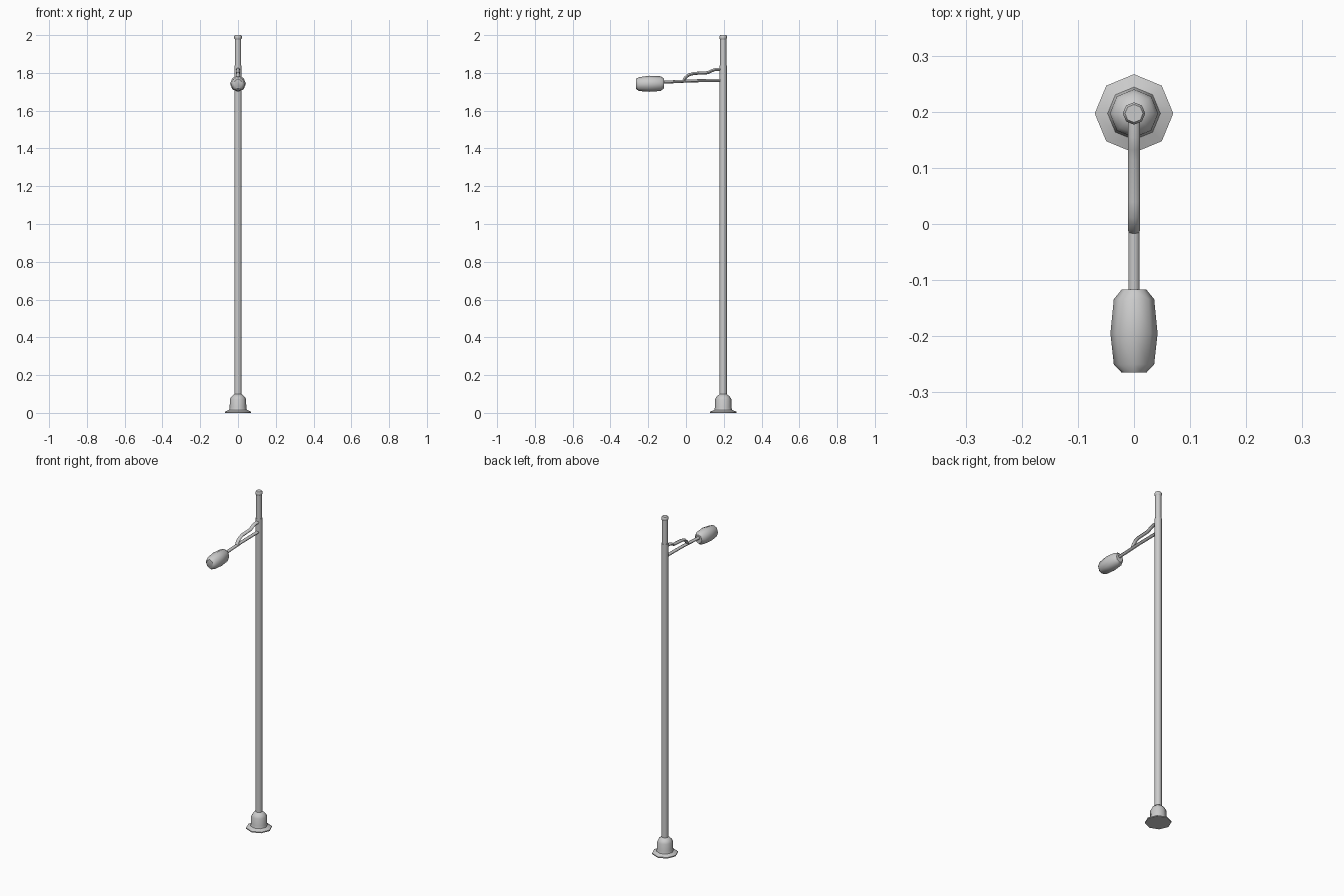
import bpy, bmesh, math
from mathutils import Vector

if "Cube" in bpy.data.objects:
    bpy.data.objects.remove(bpy.data.objects["Cube"])

POLE_Y = 0.197


def loft(name, rings, angle=50):
    """Skin a list of vertex rings, cap both ends, smooth shallow edges."""
    bm = bmesh.new()
    loops = [[bm.verts.new(p) for p in ring] for ring in rings]
    n = len(loops[0])
    for a, b in zip(loops, loops[1:]):
        for i in range(n):
            j = (i + 1) % n
            bm.faces.new((a[i], a[j], b[j], b[i]))
    bm.faces.new(loops[0])
    bm.faces.new(loops[-1])
    bmesh.ops.recalc_face_normals(bm, faces=bm.faces)
    mesh = bpy.data.meshes.new(name)
    bm.to_mesh(mesh)
    bm.free()
    obj = bpy.data.objects.new(name, mesh)
    bpy.context.collection.objects.link(obj)
    bpy.ops.object.select_all(action='DESELECT')
    obj.select_set(True)
    bpy.context.view_layer.objects.active = obj
    bpy.ops.object.shade_smooth_by_angle(angle=math.radians(angle))
    return obj


def circle(n):
    return [(math.cos(t), math.sin(t)) for t in (2 * math.pi * i / n for i in range(n))]


def turned(name, profile, n=8):
    """Revolve (radius, z) points around the pole axis."""
    return loft(name, [[(r * c, POLE_Y + r * s, z) for c, s in circle(n)] for r, z in profile])


def tube(name, path, rx, rz, n=8):
    """Sweep an oval along (y, z) points in the centre plane."""
    pts = [Vector(p) for p in path]
    rings = []
    for i, p in enumerate(pts):
        d = (pts[min(i + 1, len(pts) - 1)] - pts[max(i - 1, 0)]).normalized()
        rings.append([(rx * c, p.x - d.y * rz * s, p.y + d.x * rz * s) for c, s in circle(n)])
    return loft(name, rings)


# Flared base with collar
turned("base", [(0.07, 0), (0.07, 0.006), (0.047, 0.016), (0.044, 0.03),
                (0.043, 0.072), (0.036, 0.085), (0.019, 0.1)])

# Pole: main shaft, thinner top section, cap
turned("pole_shaft", [(0.0195, 0.09), (0.0195, 1.84)])
turned("pole_top", [(0.017, 1.83), (0.017, 1.99)])
turned("pole_cap", [(0.017, 1.978), (0.02, 1.983), (0.02, 1.994), (0.016, 2.0)])

# Lamp arm and the bent brace above it
tube("lamp_arm", [(POLE_Y, 1.760), (0.03, 1.758), (-0.13, 1.750)], 0.0095, 0.008)
tube("brace", [(-0.012, 1.756), (-0.004, 1.774), (0.014, 1.789), (0.04, 1.797),
               (0.115, 1.801), (0.135, 1.811), (0.155, 1.818), (POLE_Y, 1.819)], 0.0105, 0.008)

# Lamp head: oval sections along y as (y, half width, bottom, top)
sections = [(-0.265, 0.022, 1.716, 1.768), (-0.250, 0.036, 1.704, 1.777),
            (-0.195, 0.042, 1.700, 1.785), (-0.134, 0.036, 1.704, 1.782),
            (-0.117, 0.022, 1.718, 1.770)]
loft("lamp_head", [[(w * c, y, (lo + hi) / 2 + (hi - lo) / 2 * s) for c, s in circle(8)]
                   for y, w, lo, hi in sections])
